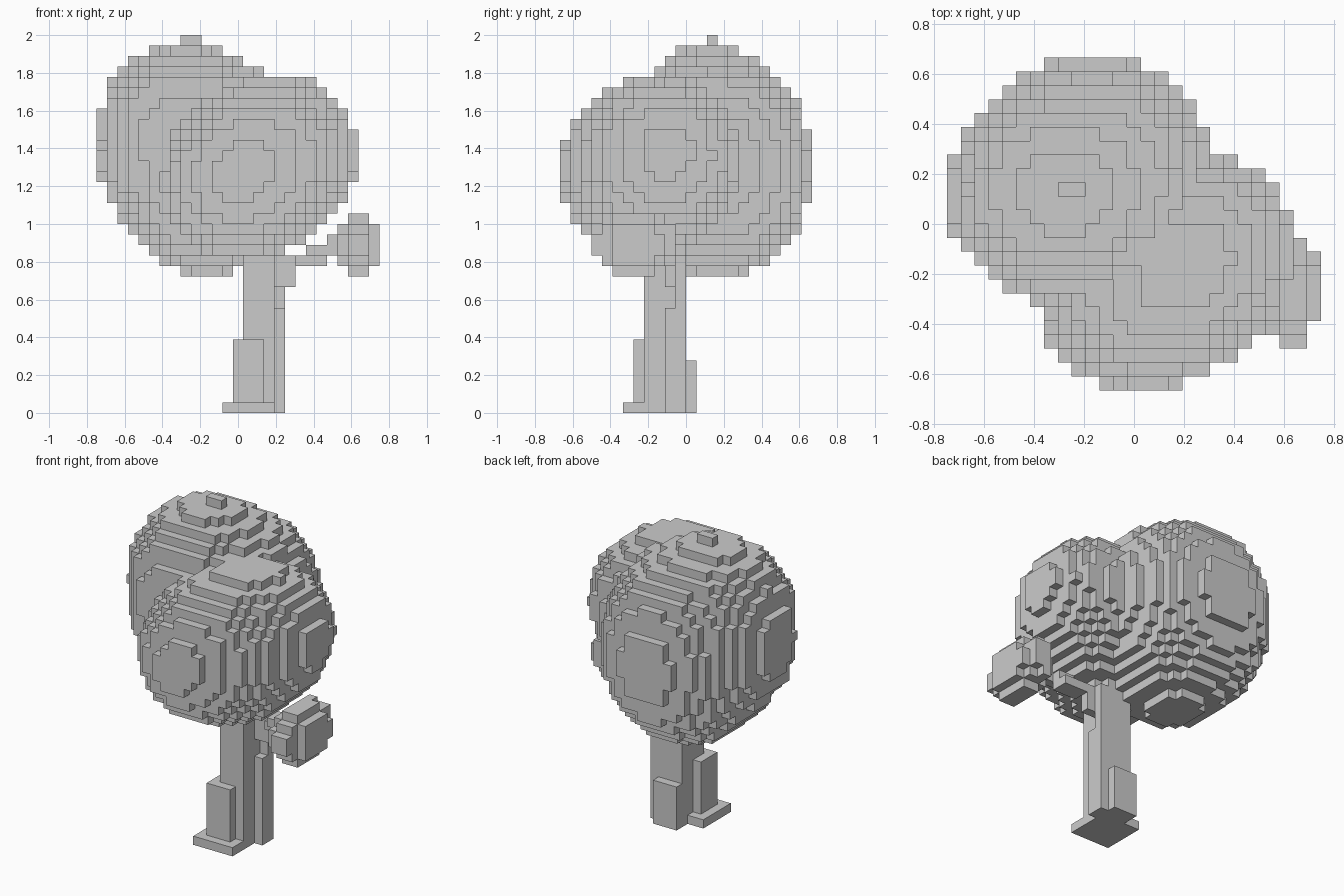
import bpy, bmesh
from mathutils import Vector

cube = bpy.data.objects.get("Cube")
if cube:
    bpy.data.objects.remove(cube)

# Voxel grid: 27 x 24 x 36 cells
UNIT = 2 / 36
SIZE = (27, 24, 36)
ORIGIN = Vector((-SIZE[0] / 2, -SIZE[1] / 2, 0)) * UNIT
CELLS = [(i, j, k) for i in range(SIZE[0]) for j in range(SIZE[1]) for k in range(SIZE[2])]

grey = bpy.data.materials.new("plain grey")
grey.use_nodes = True
grey.diffuse_color = (0.6, 0.6, 0.6, 1)
grey.node_tree.nodes["Principled BSDF"].inputs["Base Color"].default_value = (0.6, 0.6, 0.6, 1)


def lobe(center, radii, power=2, skew=0, rise=0):
    """Rounded lobe; skew slides it in x along y, rise lifts it along x."""
    def inside(p):
        d = p - Vector(center)
        d.z -= rise * d.x
        d.x -= skew * d.y
        return sum(abs(a / r) ** power for a, r in zip(d, radii)) <= 1
    return inside


def box(x, y, z):
    def inside(p):
        return all(lo < a < hi for a, (lo, hi) in zip(p, (x, y, z)))
    return inside


def voxel_object(name, shapes):
    """Skin of all grid cells whose centre is in any of the shapes."""
    filled = set()
    for c in CELLS:
        p = ORIGIN + (Vector(c) + Vector((0.5, 0.5, 0.5))) * UNIT
        if any(s(p) for s in shapes):
            filled.add(c)
    bm = bmesh.new()
    verts = {}

    def corner(c):
        if c not in verts:
            verts[c] = bm.verts.new(ORIGIN + Vector(c) * UNIT)
        return verts[c]

    for c in sorted(filled):
        for axis in range(3):
            u, w = (axis + 1) % 3, (axis + 2) % 3
            for side in (0, 1):
                near = list(c)
                near[axis] += 2 * side - 1
                if tuple(near) in filled:
                    continue
                loop = []
                for du, dw in ((0, 0), (1, 0), (1, 1), (0, 1)):
                    q = list(c)
                    q[axis] += side
                    q[u] += du
                    q[w] += dw
                    loop.append(corner(tuple(q)))
                bm.faces.new(loop if side else loop[::-1])
    # Merge flat areas into larger faces
    bmesh.ops.dissolve_limit(bm, angle_limit=0.01, verts=bm.verts[:], edges=bm.edges[:])
    mesh = bpy.data.meshes.new(name)
    bm.to_mesh(mesh)
    bm.free()
    mesh.materials.append(grey)
    obj = bpy.data.objects.new(name, mesh)
    bpy.context.collection.objects.link(obj)
    return obj


# Crown: front lobe, side lobe, back lobe and one cap at the very top
voxel_object("crown", [
    lobe((0.12, -0.185, 1.3), (0.505, 0.482, 0.48), skew=0.2, rise=0.16),
    lobe((-0.28, 0.13, 1.42), (0.465, 0.42, 0.525), power=2.3),
    lobe((-0.165, 0.16, 1.31), (0.485, 0.505, 0.58), power=2.2),
    box((-0.31, -0.19), (0.11, 0.17), (1.9, 2)),
])

# Small leaf cluster at the end of the branch
voxel_object("leaf_cluster", [lobe((0.638, -0.27, 0.89), (0.115, 0.22, 0.18))])

# Branch climbing away from the trunk
voxel_object("branch", [
    box((0.19, 0.31), (-0.12, -0.05), (0.66, 0.84)),
    box((0.3, 0.48), (-0.17, -0.05), (0.77, 0.84)),
    box((0.35, 0.48), (-0.23, -0.11), (0.82, 0.9)),
    box((0.46, 0.59), (-0.23, -0.16), (0.82, 0.95)),
])

# Trunk with side ribs, two roots and a foot plate
voxel_object("trunk", [
    box((0.02, 0.2), (-0.23, 0.01), (0, 0.95)),
    box((0.19, 0.25), (-0.12, -0.05), (0, 0.57)),
    box((0.19, 0.25), (-0.06, 0.01), (0, 0.84)),
    box((-0.03, 0.14), (-0.28, -0.11), (0, 0.4)),
    box((0.02, 0.2), (-0.01, 0.06), (0, 0.28)),
    box((-0.09, 0.2), (-0.34, -0.05), (0, 0.06)),
])
